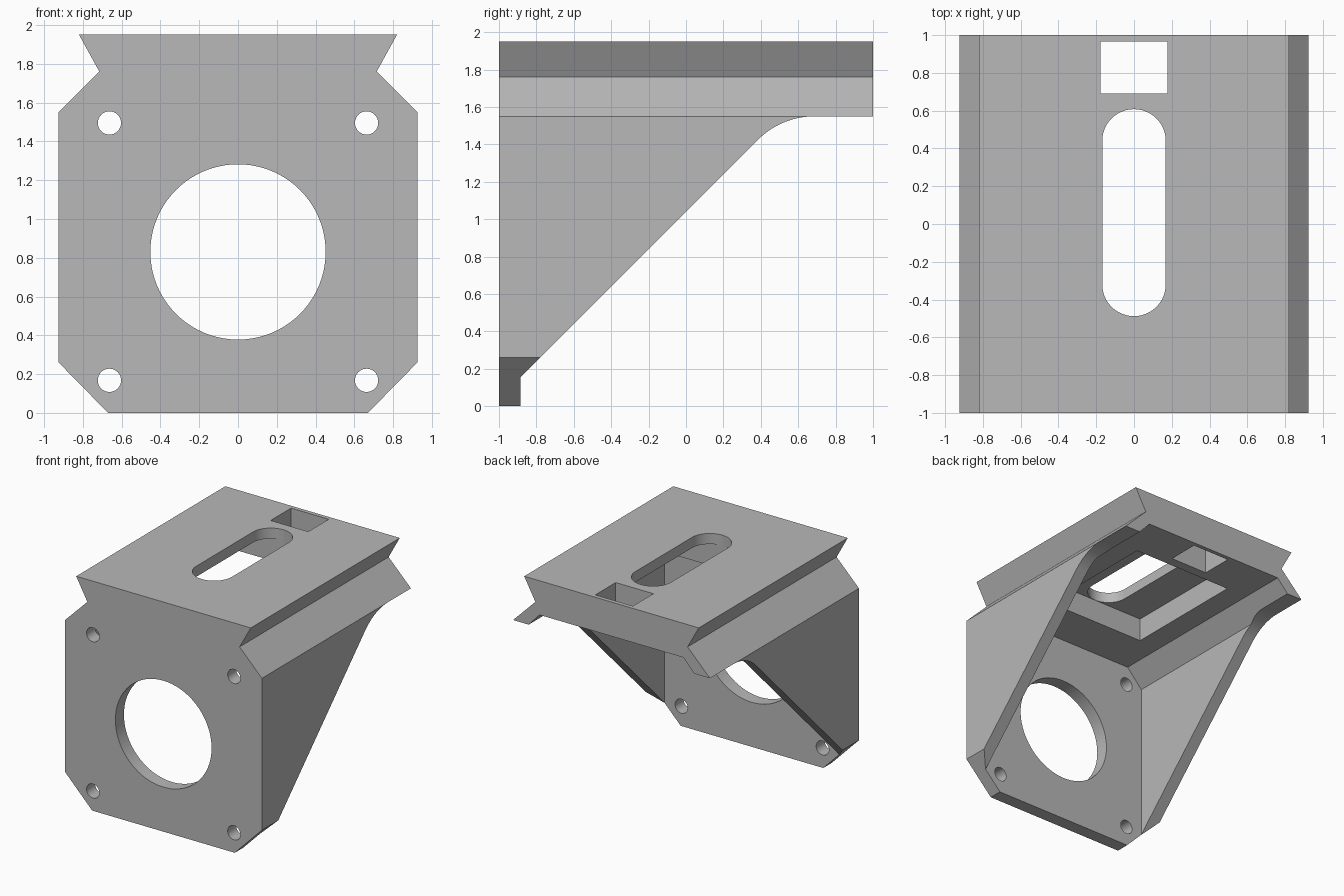
import bpy, bmesh
from math import sin, cos, pi, tan, radians

cube = bpy.data.objects.get("Cube")
if cube:
    bpy.data.objects.remove(cube, do_unlink=True)

grey = bpy.data.materials.new("plain grey")
grey.use_nodes = True
colour = (0.48, 0.48, 0.48, 1)
grey.diffuse_color = colour
grey.node_tree.nodes["Principled BSDF"].inputs["Base Color"].default_value = colour

# Where a 2D profile point lands when extruded along each axis
PLACE = {
    "x": lambda u, v, d: (d, u, v),
    "y": lambda u, v, d: (u, d, v),
    "z": lambda u, v, d: (u, v, d),
}


def prism(name, points, axis, start, end):
    """Extrude a closed 2D profile along one axis."""
    bm = bmesh.new()
    base = bm.faces.new([bm.verts.new(PLACE[axis](u, v, start)) for u, v in points])
    moved = bmesh.ops.extrude_face_region(bm, geom=[base])["geom"]
    shift = PLACE[axis](0, 0, end - start)
    bmesh.ops.translate(bm, vec=shift,
                        verts=[g for g in moved if isinstance(g, bmesh.types.BMVert)])
    bmesh.ops.recalc_face_normals(bm, faces=bm.faces)
    mesh = bpy.data.meshes.new(name)
    bm.to_mesh(mesh)
    bm.free()
    mesh.materials.append(grey)
    obj = bpy.data.objects.new(name, mesh)
    bpy.context.collection.objects.link(obj)
    return obj


def arc(cx, cy, r, a0, a1, steps):
    angles = [a0 + (a1 - a0) * i / steps for i in range(steps + 1)]
    return [(cx + r * cos(a), cy + r * sin(a)) for a in angles]


def circle(cx, cy, r, steps):
    return arc(cx, cy, r, 0, 2 * pi, steps)[:-1]


def mirrored(half):
    """Close a right-hand half profile with its reflection."""
    return half + [(-u, v) for u, v in reversed(half)]


def rectangle(x, y0, y1):
    return mirrored([(x, y0), (x, y1)])


def cut(target, cutter):
    cutter.hide_render = True
    mod = target.modifiers.new("cut", "BOOLEAN")
    mod.operation = "DIFFERENCE"
    mod.solver = "EXACT"
    mod.object = cutter
    bpy.context.view_layer.objects.active = target
    bpy.ops.object.modifier_apply(modifier=mod.name)
    bpy.data.objects.remove(cutter, do_unlink=True)


# Main body: dovetail rail on top, chamfered corners below
body = prism("motor_bracket", mirrored([
    (0.67, 0), (0.925, 0.26), (0.925, 1.55), (0.715, 1.76), (0.82, 1.95),
]), "y", -1, 1)

# Sloping gussets: 45 degree cut with a rounded top, behind the front plate
plate_back, lip, offset, radius = -0.885, 1.55, 1.04, 0.43
end_y = lip - offset + radius * tan(radians(22.5))
fillet = arc(end_y, lip - radius, radius, radians(135), radians(90), 12)
cut(body, prism("slope_cutter", [
    (plate_back, -0.2), (plate_back, plate_back + offset),
    *fillet, (1.2, lip), (1.2, -0.2),
], "x", -1.2, 1.2))

# Hollow between the side walls
cut(body, prism("hollow_cutter", mirrored([
    (0.82, -0.2), (0.82, 1.505), (0.675, 1.66),
]), "y", plate_back, 1.2))

# Recess under the top plate
cut(body, prism("recess_cutter", rectangle(0.475, -0.49, 0.605), "z", 1.5, 1.86))

# Long slot and square window through the top plate
slot = arc(0, 0.44, 0.168, 0, pi, 24) + arc(0, -0.32, 0.168, pi, 2 * pi, 24)
cut(body, prism("slot_cutter", slot, "z", 1.6, 2.1))
cut(body, prism("window_cutter", rectangle(0.177, 0.69, 0.965), "z", 1.5, 2.1))

# Front plate bore and four screw holes
cut(body, prism("bore_cutter", circle(0, 0.83, 0.452, 80), "y", -1.2, -0.8))
for x in (-0.663, 0.663):
    for z in (0.168, 1.495):
        cut(body, prism("screw_cutter", circle(x, z, 0.06, 32), "y", -1.2, -0.84))

# Smooth the curved walls, keep the edges crisp
bpy.ops.object.select_all(action="DESELECT")
body.select_set(True)
bpy.context.view_layer.objects.active = body
bpy.ops.object.shade_smooth_by_angle(angle=radians(30))
